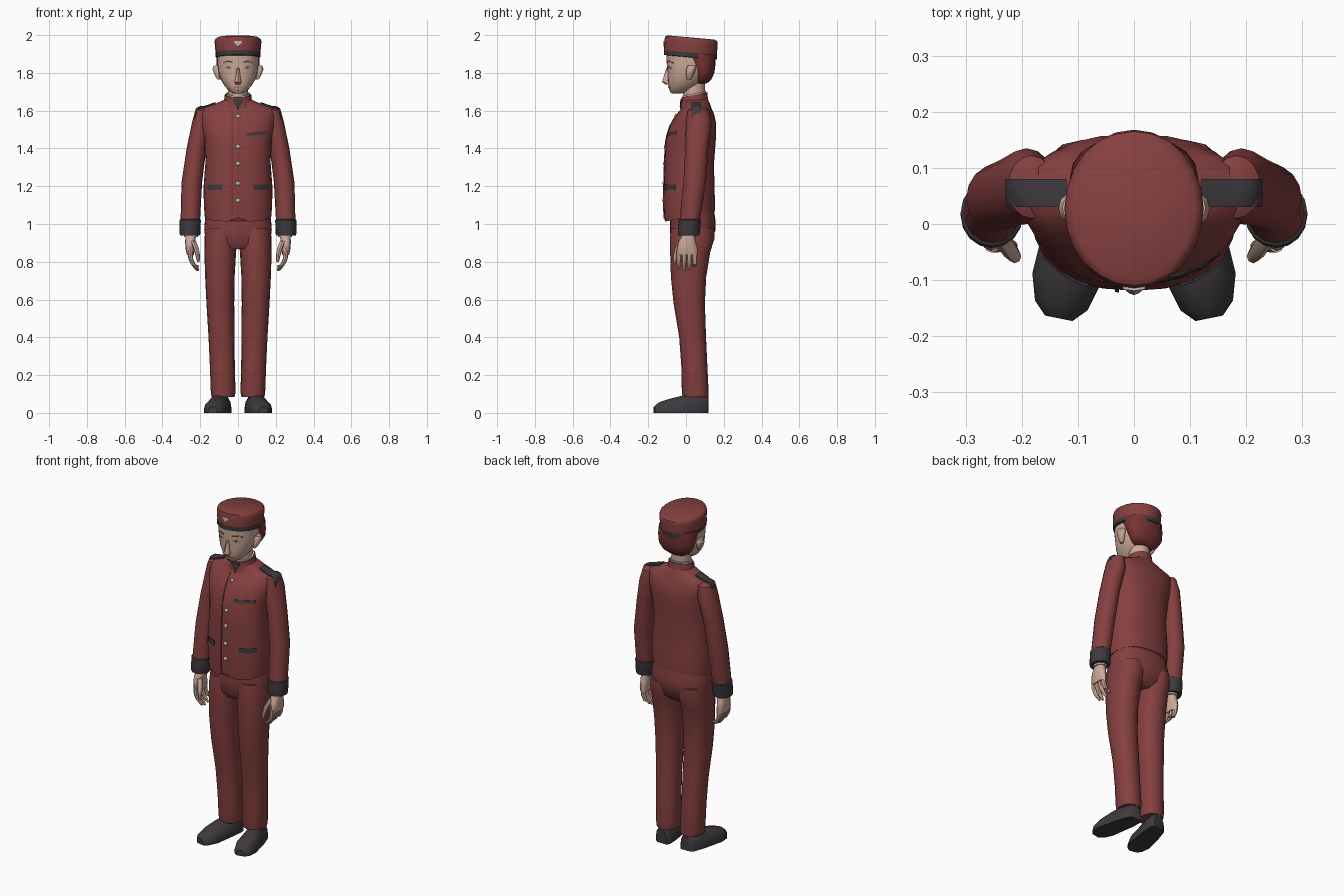
import bpy, bmesh, math
from mathutils import Vector
from mathutils.bvhtree import BVHTree


def material(name, rgb):
    m = bpy.data.materials.new(name)
    m.diffuse_color = (*rgb, 1)
    return m


RED = material("uniform red", (0.235, 0.050, 0.050))
DARK = material("charcoal trim", (0.048, 0.041, 0.048))
SKIN = material("skin", (0.60, 0.40, 0.31))
HAIR = material("auburn hair", (0.19, 0.032, 0.032))
PALE = material("pale metal", (0.58, 0.50, 0.45))
BROWN = material("dark brown", (0.10, 0.04, 0.03))
EYE = material("eye tan", (0.42, 0.30, 0.20))
LIP = material("lip", (0.42, 0.22, 0.18))


def make(name, bm, mat):
    me = bpy.data.meshes.new(name)
    bm.to_mesh(me)
    bm.free()
    me.materials.append(mat)
    ob = bpy.data.objects.new(name, me)
    bpy.context.collection.objects.link(ob)
    return ob


def skin_rings(name, rings, mat):
    """Closed surface through rings of equal point count."""
    bm = bmesh.new()
    vs = [[bm.verts.new(p) for p in r] for r in rings]
    n = len(vs[0])
    for a, b in zip(vs, vs[1:]):
        for i in range(n):
            bm.faces.new((a[i], a[(i + 1) % n], b[(i + 1) % n], b[i]))
    bm.faces.new(vs[0][::-1])
    bm.faces.new(vs[-1])
    bmesh.ops.recalc_face_normals(bm, faces=bm.faces)
    return make(name, bm, mat)


def loft(name, rows, mat, n=16, e=2.0, s=1):
    """Rows: z, x0, x1, y0, y1[, tilt in y]. s=-1 mirrors in x."""
    rings = []
    for z, x0, x1, y0, y1, *t in rows:
        tilt = t[0] if t else 0
        ring = []
        for k in range(n):
            a = 2 * math.pi * k / n
            c, d = round(math.cos(a), 6), round(math.sin(a), 6)
            x = (x0 + x1) / 2 + (x1 - x0) / 2 * math.copysign(abs(c) ** (2 / e), c)
            y = (y0 + y1) / 2 + (y1 - y0) / 2 * math.copysign(abs(d) ** (2 / e), d)
            ring.append((s * x, y, z + tilt * y))
        rings.append(ring)
    return skin_rings(name, rings, mat)


def sym(name, rows, mat, **kw):
    """Loft centred on x=0. Rows: z, half width, y0, y1[, tilt]."""
    return loft(name, [(r[0], -r[1], r[1], *r[2:]) for r in rows], mat, **kw)


def hit(obs, u, v, top):
    """Nearest surface point seen from the front or from the top."""
    o, d = (Vector((u, v, 4)), Vector((0, 0, -1))) if top else (Vector((u, -4, v)), Vector((0, 1, 0)))
    best = None
    for ob in obs:
        tree = BVHTree.FromPolygons([w.co for w in ob.data.vertices], [p.vertices[:] for p in ob.data.polygons])
        p, _, _, dist = tree.ray_cast(o, d)
        if p is not None and (best is None or dist < best[1]):
            best = (p, dist)
    return (best[0] if best else o + d * 4), d


def plate(name, cols, obs, mat, top=False, lift=0.005, rows=1):
    """Thin plate laid on surfaces. Columns: u, low v, high v."""
    bm = bmesh.new()
    grid = []
    for u, lo, hi in cols:
        col = []
        for j in range(rows + 1):
            p, d = hit(obs, u, lo + (hi - lo) * j / rows, top)
            col.append((bm.verts.new(p - d * lift), bm.verts.new(p + d * 0.003)))
        grid.append(col)
    for a, b in zip(grid, grid[1:]):
        for j in range(rows):
            for k in (0, 1):
                bm.faces.new((a[j][k], b[j][k], b[j + 1][k], a[j + 1][k]))
        for j in (0, rows):
            bm.faces.new((a[j][0], b[j][0], b[j][1], a[j][1]))
    for col in (grid[0], grid[-1]):
        for j in range(rows):
            bm.faces.new((col[j][0], col[j + 1][0], col[j + 1][1], col[j][1]))
    bmesh.ops.recalc_face_normals(bm, faces=bm.faces)
    return make(name, bm, mat)


def button(name, z, obs, r, mat):
    p, _ = hit(obs, 0, z, False)
    bm = bmesh.new()
    bmesh.ops.create_uvsphere(bm, u_segments=10, v_segments=6, radius=r)
    bmesh.ops.scale(bm, vec=(1, 0.6, 1), verts=bm.verts)
    bmesh.ops.translate(bm, vec=p, verts=bm.verts)
    return make(name, bm, mat)


# Jacket body, with tilted hem and a small front notch
jacket = sym("jacket", [
    (1.035, 0.176, -0.115, 0.153, 0.2), (1.10, 0.181, -0.119, 0.154, 0.1), (1.20, 0.182, -0.118, 0.150),
    (1.33, 0.172, -0.114, 0.149), (1.45, 0.180, -0.108, 0.158), (1.53, 0.196, -0.082, 0.160),
    (1.585, 0.205, -0.045, 0.148), (1.612, 0.195, -0.02, 0.135), (1.635, 0.125, -0.015, 0.128),
    (1.66, 0.066, -0.01, 0.115)], RED, n=24, e=2.3)
jacket.data.vertices[18].co.z += 0.022

# Collar, shirt edge and neck
collar = sym("collar", [(1.615, 0.088, -0.03, 0.125, 0.1), (1.645, 0.074, -0.026, 0.116, 0.15),
                        (1.675, 0.070, -0.024, 0.113, 0.2)], RED, n=20)
sym("shirt_edge", [(1.66, 0.062, -0.019, 0.107, 0.2), (1.683, 0.064, -0.019, 0.107, 0.2)], PALE, n=20)
sym("neck", [(1.62, 0.056, -0.012, 0.10), (1.70, 0.054, -0.015, 0.10), (1.78, 0.056, -0.02, 0.10)], SKIN)
plate("collar_opening", [(-0.026, 1.652, 1.662), (0, 1.605, 1.662), (0.026, 1.652, 1.662)],
      [collar, jacket], DARK, rows=3)

# Jacket front: placket edge, buttons, pockets
plate("placket_edge", [(-0.034, 1.03, 1.60), (-0.027, 1.03, 1.60)], [jacket], HAIR, rows=14)
for i, z in enumerate((1.57, 1.41, 1.32, 1.215, 1.125)):
    button(f"button_{i + 1}", z, [jacket], 0.012, PALE)
plate("breast_pocket", [(0.045, 1.466, 1.482), (0.08, 1.468, 1.486), (0.12, 1.472, 1.49), (0.152, 1.474, 1.492)],
      [jacket], DARK)
for s, side in ((-1, "right"), (1, "left")):
    plate(f"{side}_hip_pocket", [(s * x, 1.18, 1.208) for x in (0.082, 0.11, 0.14, 0.162)], [jacket], DARK)

# Trouser seat
sym("trouser_seat", [
    (0.868, 0.10, -0.06, 0.10), (0.90, 0.170, -0.080, 0.135), (0.97, 0.179, -0.085, 0.156),
    (1.02, 0.175, -0.085, 0.156), (1.09, 0.165, -0.08, 0.145)], RED, n=24, e=2.3)

for s, side in ((-1, "right"), (1, "left")):
    # Sleeve, cuff and shirt cuff
    sleeve = loft(f"{side}_sleeve", [
        (1.616, 0.165, 0.205, 0.035, 0.10), (1.604, 0.14, 0.225, 0.01, 0.122), (1.54, 0.14, 0.243, 0.0, 0.135),
        (1.40, 0.168, 0.272, -0.004, 0.118), (1.22, 0.190, 0.299, -0.014, 0.106),
        (1.02, 0.201, 0.304, -0.034, 0.074)], RED, s=s)
    loft(f"{side}_cuff", [(0.94, 0.203, 0.306, -0.042, 0.070), (0.95, 0.198, 0.309, -0.043, 0.073),
                          (1.022, 0.197, 0.309, -0.040, 0.080), (1.026, 0.203, 0.304, -0.034, 0.074)], DARK, s=s)
    loft(f"{side}_shirt_cuff", [(0.93, 0.212, 0.286, -0.026, 0.052), (0.945, 0.212, 0.286, -0.026, 0.052)],
         PALE, s=s)
    # Palm, four fingers and thumb
    loft(f"{side}_palm", [
        (0.94, 0.222, 0.278, -0.022, 0.044), (0.905, 0.226, 0.280, -0.040, 0.052),
        (0.865, 0.232, 0.277, -0.048, 0.062), (0.835, 0.234, 0.270, -0.046, 0.062)], SKIN, n=12, e=2.4, s=s)
    for i, drop in enumerate((0.01, 0.0, 0.006, 0.022)):
        y = -0.038 + i * 0.028
        path = ((0.86, 0.254, 0.013), (0.815, 0.250, 0.013), (0.785, 0.236, 0.012),
                (0.760 + drop, 0.219, 0.010), (0.750 + drop, 0.212, 0.005))
        loft(f"{side}_finger_{i + 1}", [(z, x - r, x + r, y - r, y + r) for z, x, r in path], SKIN, n=8, s=s)
    loft(f"{side}_thumb", [
        (0.91, 0.222, 0.252, -0.040, -0.005), (0.87, 0.207, 0.236, -0.062, -0.030),
        (0.83, 0.201, 0.224, -0.070, -0.045), (0.80, 0.203, 0.217, -0.068, -0.052)], SKIN, n=8, s=s)
    # Shoulder strap
    plate(f"{side}_shoulder_strap", [(s * x, 0.03, 0.08) for x in (0.12, 0.15, 0.18, 0.205, 0.222, 0.229)],
          [jacket, sleeve], DARK, top=True, lift=0.008, rows=2)
    # Trouser leg
    loft(f"{side}_trouser_leg", [
        (0.085, 0.018, 0.140, -0.018, 0.118), (0.11, 0.013, 0.144, -0.022, 0.120),
        (0.25, 0.017, 0.149, -0.025, 0.113), (0.40, 0.018, 0.156, -0.036, 0.106),
        (0.58, 0.020, 0.167, -0.066, 0.100), (0.72, 0.018, 0.174, -0.080, 0.107),
        (0.85, 0.010, 0.178, -0.084, 0.128), (0.92, 0.004, 0.178, -0.085, 0.150),
        (0.98, 0.010, 0.172, -0.080, 0.150)], RED, e=2.2, s=s)
    # Shoe: sections from heel to toe, turned outwards
    rings = []
    for t, w, h in ((0, 0.030, 0.085), (0.06, 0.046, 0.095), (0.3, 0.055, 0.10), (0.5, 0.057, 0.09),
                    (0.75, 0.060, 0.072), (0.92, 0.046, 0.055), (1, 0.024, 0.034)):
        cx, cy = 0.078 + 0.056 * t, 0.118 - 0.286 * t
        ring = ((-1, 0), (-1.02, 0.25), (-0.9, 0.6), (-0.55, 0.92), (0, 1),
                (0.55, 0.92), (0.9, 0.6), (1.02, 0.25), (1, 0))
        rings.append([(s * (cx + a * w), cy + 0.2 * a * w * t, b * h) for a, b in ring])
    skin_rings(f"{side}_shoe", rings, DARK)

# Head and hair
head = sym("head", [
    (1.692, 0.025, -0.076, -0.02), (1.703, 0.046, -0.086, 0.02), (1.735, 0.074, -0.094, 0.07),
    (1.77, 0.094, -0.097, 0.10), (1.81, 0.106, -0.098, 0.13), (1.85, 0.109, -0.102, 0.14),
    (1.92, 0.108, -0.102, 0.14)], SKIN, n=20, e=2.2)
sym("hair", [
    (1.745, 0.055, 0.05, 0.112), (1.765, 0.085, 0.045, 0.134), (1.80, 0.106, 0.035, 0.150),
    (1.845, 0.114, 0.01, 0.156), (1.90, 0.115, -0.03, 0.157)], HAIR, n=20, e=2.2)
sym("nose", [(1.738, 0.012, -0.108, -0.08), (1.752, 0.019, -0.127, -0.08), (1.775, 0.013, -0.120, -0.08),
             (1.825, 0.008, -0.104, -0.08)], SKIN, n=8)
plate("mouth", [(-0.026, 1.722, 1.726), (0, 1.721, 1.729), (0.026, 1.722, 1.726)], [head], LIP, lift=0.003)
plate("chin_tuft", [(-0.006, 1.703, 1.71), (0.006, 1.703, 1.71)], [head], BROWN, lift=0.002)
for s, side in ((-1, "right"), (1, "left")):
    loft(f"{side}_ear", [
        (1.765, 0.092, 0.108, 0.005, 0.025), (1.785, 0.09, 0.122, 0.0, 0.04), (1.82, 0.09, 0.135, 0.0, 0.055),
        (1.838, 0.09, 0.128, 0.008, 0.05)], SKIN, n=10, s=s)
    plate(f"{side}_eye", [(s * 0.032, 1.825, 1.829), (s * 0.044, 1.819, 1.836), (s * 0.056, 1.819, 1.836),
                          (s * 0.07, 1.825, 1.829)], [head], EYE, lift=0.002)
    plate(f"{side}_pupil", [(s * 0.045, 1.823, 1.833), (s * 0.055, 1.823, 1.833)], [head], BROWN, lift=0.003)
    plate(f"{side}_eyebrow", [(s * 0.028, 1.853, 1.861), (s * 0.055, 1.858, 1.866), (s * 0.08, 1.85, 1.855)],
          [head], BROWN, lift=0.003)

# Cap with dark band and small plain stud
sym("cap_band", [(1.884, 0.113, -0.112, 0.157, -0.09), (1.886, 0.119, -0.117, 0.163, -0.09),
                 (1.910, 0.120, -0.117, 0.164, -0.09)], DARK, n=24)
cap = sym("cap", [
    (1.908, 0.119, -0.116, 0.163, -0.09), (1.968, 0.124, -0.114, 0.168, -0.09),
    (1.982, 0.120, -0.110, 0.165, -0.09), (1.990, 0.108, -0.098, 0.152, -0.09)], RED, n=24)
plate("cap_stud", [(-0.02, 1.962, 1.968), (0, 1.94, 1.97), (0.02, 1.962, 1.968)], [cap], PALE, lift=0.005)

# Smooth shading with sharp edges kept
bpy.ops.object.select_all(action="SELECT")
bpy.context.view_layer.objects.active = jacket
bpy.ops.object.shade_smooth_by_angle(angle=math.radians(42))
